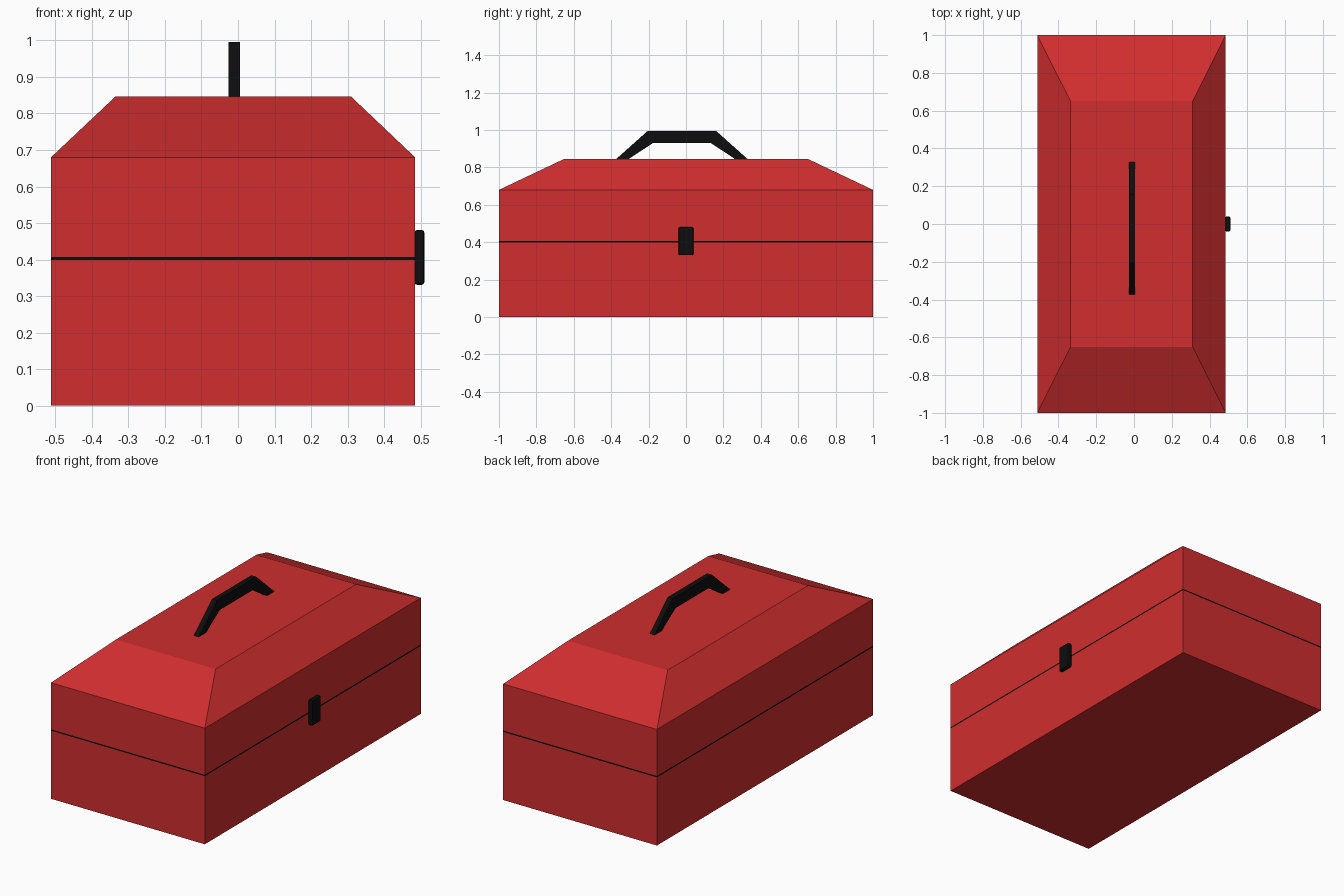
import bpy, bmesh

if "Cube" in bpy.data.objects:
    bpy.data.objects.remove(bpy.data.objects["Cube"])


def material(name, rgb):
    m = bpy.data.materials.new(name)
    m.diffuse_color = (*rgb, 1)
    m.use_nodes = True
    m.node_tree.nodes["Principled BSDF"].inputs["Base Color"].default_value = m.diffuse_color
    return m


red = material("red paint", (0.63, 0.027, 0.028))
black = material("black plastic", (0.004, 0.004, 0.004))


def make_object(name, bm, mats):
    bmesh.ops.recalc_face_normals(bm, faces=bm.faces[:])
    mesh = bpy.data.meshes.new(name)
    bm.to_mesh(mesh)
    bm.free()
    for m in mats:
        mesh.materials.append(m)
    ob = bpy.data.objects.new(name, mesh)
    bpy.context.collection.objects.link(ob)
    return ob


def skin(bm, rings):
    """Join matching vertex rings and cap both ends."""
    loops = [[bm.verts.new(p) for p in r] for r in rings]
    n = len(loops[0])
    for a, b in zip(loops, loops[1:]):
        for i in range(n):
            j = (i + 1) % n
            bm.faces.new((a[i], a[j], b[j], b[i]))
    bm.faces.new(loops[0])
    bm.faces.new(loops[-1])


# Box and sloped lid, with a painted seam band
SEAM = (0.399, 0.407)


def rect(x0, x1, y, z):
    return [(x0, -y, z), (x1, -y, z), (x1, y, z), (x0, y, z)]


bm = bmesh.new()
skin(bm, [rect(-0.512, 0.485, 1, z) for z in (0, *SEAM, 0.68)]
     + [rect(-0.336, 0.31, 0.65, 0.846)])
for f in bm.faces:
    if SEAM[0] < f.calc_center_median().z < SEAM[1]:
        f.material_index = 1
make_object("toolbox_body", bm, [red, black])

# Carry handle: bent bar swept through mirrored square sections
CY = -0.022
half = [((0.35, 0.846), (0.283, 0.846)), ((0.182, 0.996), (0.155, 0.93))]
sections = [(-1, s) for s in half] + [(1, s) for s in reversed(half)]
rings = []
for side, ((yo, zo), (yi, zi)) in sections:
    yo, yi = CY + side * yo, CY + side * yi
    rings.append([(-0.026, yo, zo), (0.006, yo, zo), (0.006, yi, zi), (-0.026, yi, zi)])
bm = bmesh.new()
skin(bm, rings)
make_object("carry_handle", bm, [black])

# Front latch: small block with softened edges
bm = bmesh.new()
bmesh.ops.create_cube(bm, size=1)
for v in bm.verts:
    v.co = (0.4965 + v.co.x * 0.027, v.co.y * 0.08, 0.406 + v.co.z * 0.15)
latch = make_object("latch", bm, [black])
bevel = latch.modifiers.new("soft_edges", 'BEVEL')
bevel.width = 0.007
bevel.segments = 2
